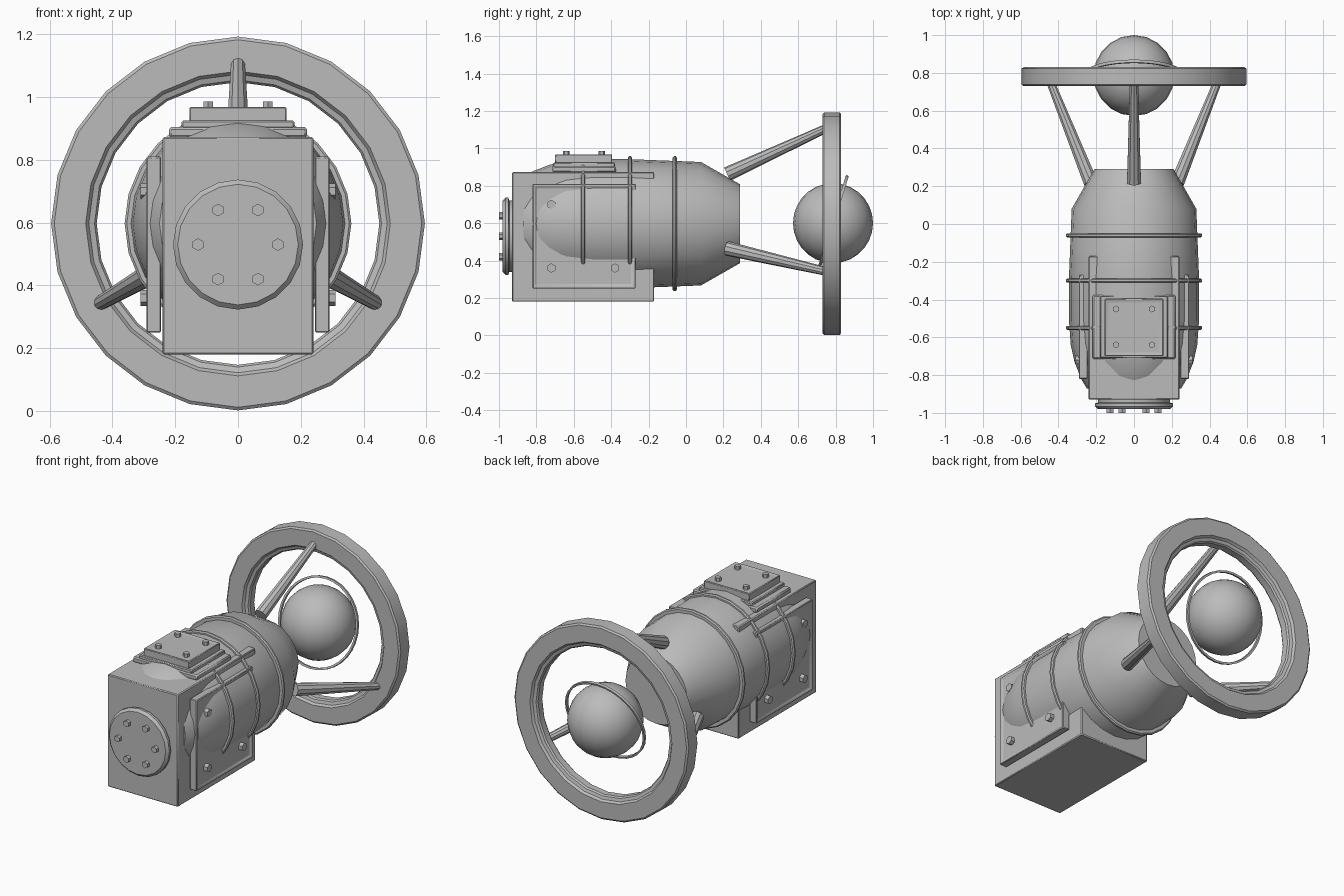
import bpy, bmesh
from math import pi, sin, cos, radians
from mathutils import Vector, Matrix

cube = bpy.data.objects.get("Cube")
if cube:
    bpy.data.objects.remove(cube, do_unlink=True)

GREY = (0.5, 0.5, 0.5, 1)
metal = bpy.data.materials.new("grey_metal")
metal.use_nodes = True
metal.diffuse_color = GREY
metal.node_tree.nodes["Principled BSDF"].inputs["Base Color"].default_value = GREY

AXIS_Z = 0.597  # height of the long axis


def finish(name, bm, bevel=0):
    bmesh.ops.recalc_face_normals(bm, faces=bm.faces)
    mesh = bpy.data.meshes.new(name)
    bm.to_mesh(mesh)
    bm.free()
    mesh.materials.append(metal)
    mesh.shade_smooth()
    mesh.set_sharp_from_angle(angle=radians(32))
    obj = bpy.data.objects.new(name, mesh)
    bpy.context.collection.objects.link(obj)
    if bevel:
        mod = obj.modifiers.new("edge_bevel", "BEVEL")
        mod.width = bevel
        mod.segments = 1
    return obj


def lathe(name, profile, z=AXIS_Z, sides=24, closed=False):
    """Turn (radius, y) points about the long axis; open profiles get end caps."""
    bm = bmesh.new()
    rings = []
    for r, y in profile:
        angles = [2 * pi * i / sides for i in range(sides)]
        rings.append([bm.verts.new((r * cos(a), y, z + r * sin(a))) for a in angles])
    pairs = list(zip(rings, rings[1:]))
    if closed:
        pairs.append((rings[-1], rings[0]))
    else:
        bm.faces.new(rings[0])
        bm.faces.new(rings[-1])
    for a, b in pairs:
        for i in range(sides):
            j = (i + 1) % sides
            bm.faces.new((a[i], a[j], b[j], b[i]))
    return finish(name, bm)


def box(name, low, high, bevel=0.005):
    bm = bmesh.new()
    low, high = Vector(low), Vector(high)
    size = Matrix.Diagonal((high - low).to_4d())
    bmesh.ops.create_cube(bm, size=1, matrix=Matrix.Translation((low + high) / 2) @ size)
    return finish(name, bm, bevel)


def rod(name, start, end, r1, r2, sides):
    bm = bmesh.new()
    start, end = Vector(start), Vector(end)
    way = end - start
    place = Matrix.Translation((start + end) / 2) @ way.to_track_quat("Z", "Y").to_matrix().to_4x4()
    bmesh.ops.create_cone(bm, cap_ends=True, segments=sides, radius1=r1, radius2=r2,
                          depth=way.length, matrix=place)
    return finish(name, bm)


def recess(obj, normal, border, depth):
    """Sink a bordered panel into the face that looks along normal."""
    bm = bmesh.new()
    bm.from_mesh(obj.data)
    face = max(bm.faces, key=lambda f: f.normal.dot(normal))
    bmesh.ops.inset_region(bm, faces=[face], thickness=border)
    bmesh.ops.inset_region(bm, faces=[face], thickness=0.008, depth=-depth)
    bm.to_mesh(obj.data)
    bm.free()
    obj.data.set_sharp_from_angle(angle=radians(20))


# Barrel body with its clamp bands
lathe("body", [(0.25, -0.87), (0.28, -0.82), (0.315, -0.73), (0.335, -0.64), (0.345, -0.5),
               (0.345, -0.3), (0.33, 0.08), (0.21, 0.29)])
for i, y in enumerate((-0.55, -0.3, -0.06)):
    lathe(f"clamp_band_{i + 1}", [(0.33, y - 0.011), (0.354, y - 0.011), (0.361, y - 0.005),
                                  (0.361, y + 0.005), (0.354, y + 0.011), (0.33, y + 0.011)],
          closed=True)

# Housing and round front cover
box("housing", (-0.24, -0.93, 0.18), (0.24, -0.17, 0.873))
COVER_Z = 0.53
lathe("front_cover", [(0.19, -0.92), (0.19, -0.945), (0.207, -0.95), (0.207, -0.965),
                      (0.192, -0.98)], z=COVER_Z, sides=20)
for i in range(6):
    a = i * pi / 3
    x, z = 0.127 * cos(a), COVER_Z + 0.127 * sin(a)
    rod(f"cover_bolt_{i + 1}", (x, -0.97, z), (x, -1.0, z), 0.02, 0.02, 6)

# Bolted side panels
for side, word in ((1, "left"), (-1, "right")):
    xs = sorted((side * 0.245, side * 0.292))
    plate = box(f"{word}_panel", (xs[0], -0.82, 0.25), (xs[1], -0.27, 0.81), 0.004)
    recess(plate, Vector((side, 0, 0)), 0.02, 0.007)
    for i, (y, z) in enumerate((y, z) for y in (-0.72, -0.38) for z in (0.36, 0.7)):
        rod(f"{word}_panel_bolt_{i + 1}", (side * 0.27, y, z), (side * 0.31, y, z),
            0.025, 0.025, 6)

# Top hatch
box("hatch_base", (-0.22, -0.715, 0.87), (0.22, -0.375, 0.905), 0.008)
box("hatch_step", (-0.18, -0.71, 0.9), (0.18, -0.38, 0.925))
lid = box("hatch_lid", (-0.155, -0.7, 0.92), (0.155, -0.395, 0.968), 0.008)
recess(lid, Vector((0, 0, 1)), 0.015, 0.005)
for i, (x, y) in enumerate((x, y) for x in (-0.095, 0.095) for y in (-0.64, -0.45)):
    rod(f"hatch_bolt_{i + 1}", (x, y, 0.95), (x, y, 0.985), 0.018, 0.018, 6)

# Rear ring with a stepped inner edge
half = [(0.45, 0.02), (0.457, 0.03), (0.475, 0.036), (0.485, 0.05), (0.585, 0.05), (0.595, 0.042)]
RING_Y = 0.78
lathe("rear_ring", [(r, RING_Y + d) for r, d in half] +
      [(r, RING_Y - d) for r, d in reversed(half)], closed=True)

# Three tapered struts
for i, angle in enumerate((90, 210, 330)):
    a = radians(angle)
    out = Vector((cos(a), 0, sin(a)))
    hub = Vector((0, 0, AXIS_Z))
    rod(f"strut_{i + 1}", hub + out * 0.265 + Vector((0, 0.22, 0)),
        hub + out * 0.51 + Vector((0, 0.75, 0)), 0.039, 0.023, 10)

# Floating sphere and the tilted hoop around it
bm = bmesh.new()
bmesh.ops.create_uvsphere(bm, u_segments=20, v_segments=14, radius=0.214,
                          matrix=Matrix.Translation((0, 0.786, 0.6)))
finish("sphere", bm)
hoop = lathe("sphere_hoop", [(0.254, -0.008), (0.266, -0.008), (0.266, 0.008), (0.254, 0.008)],
             z=0, sides=32, closed=True)
hoop.location = (0, 0.785, 0.6)
hoop.rotation_euler = (radians(-17), 0, 0)
